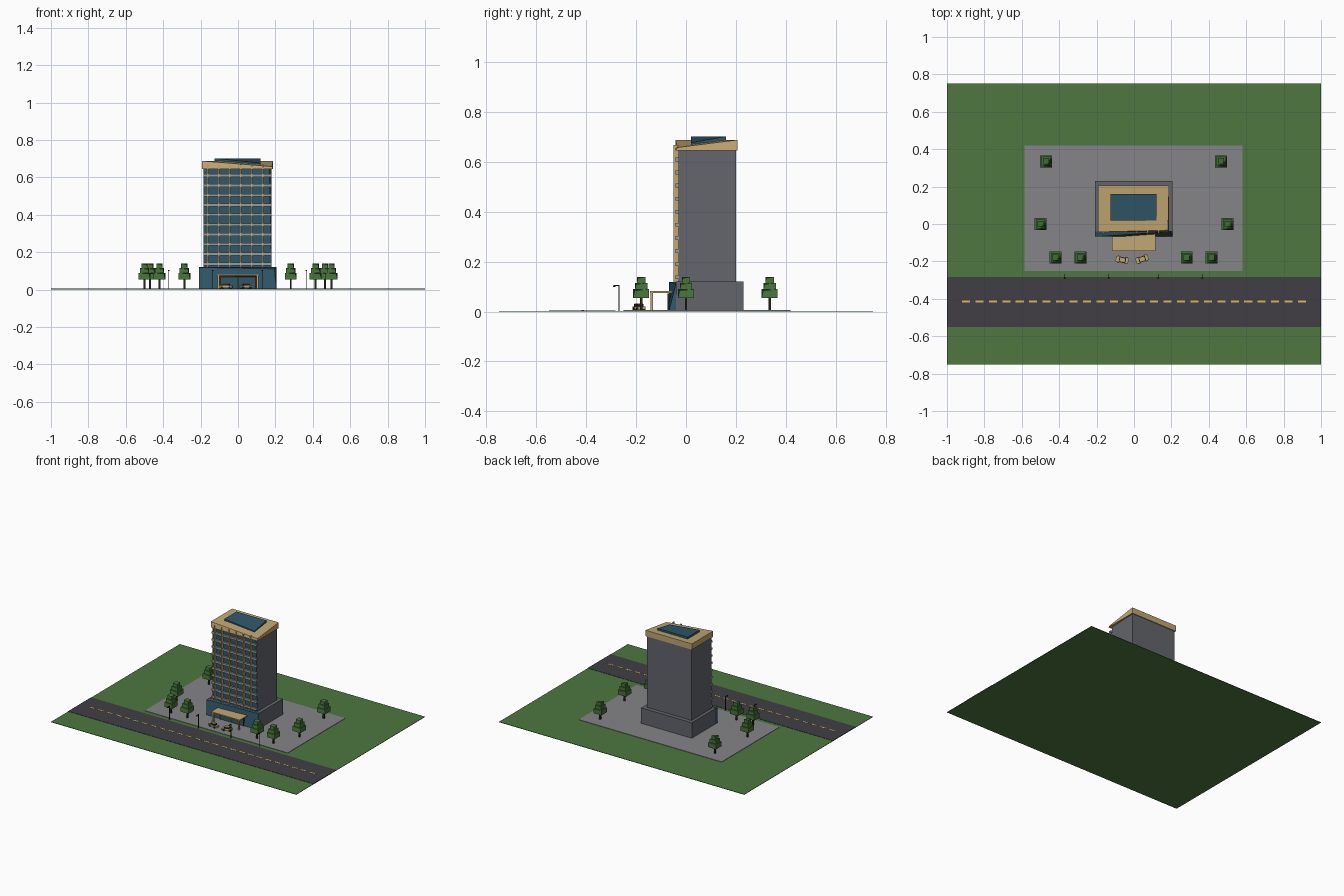
import bpy, bmesh, math
from mathutils import Vector, Matrix

if "Cube" in bpy.data.objects:
    bpy.data.objects.remove(bpy.data.objects["Cube"])


def mat(name, r, g, b):
    m = bpy.data.materials.new(name)
    m.diffuse_color = (r, g, b, 1)
    m.use_nodes = True
    m.node_tree.nodes["Principled BSDF"].inputs["Base Color"].default_value = m.diffuse_color
    return m


GRASS = mat("grass green", .075, .185, .05)
PAVING = mat("paving grey", .235, .235, .25)
ROAD = mat("asphalt", .052, .049, .06)
YELLOW = mat("line yellow", .70, .50, .09)
TAN = mat("warm tan", .54, .39, .17)
WALL = mat("wall grey", .125, .13, .15)
GLASS = mat("blue glass", .03, .095, .14)
SLAB = mat("slab grey", .33, .33, .34)
LEAF = mat("leaf green", .06, .17, .04)
DARK = mat("dark brown", .02, .016, .012)


def build(name, boxes, mats):
    """boxes: (x0, x1, y0, y1, z0, z1, material slot, optional shift of front right top corner)"""
    bm = bmesh.new()
    for b in boxes:
        x0, x1, y0, y1, z0, z1, slot = b[:7]
        pull = Vector(b[7]) if len(b) > 7 else Vector()
        r = bmesh.ops.create_cube(bm, size=1)
        for v in r["verts"]:
            corner = v.co.x > 0 and v.co.y < 0 and v.co.z > 0
            v.co = Vector((x1 if v.co.x > 0 else x0,
                           y1 if v.co.y > 0 else y0,
                           z1 if v.co.z > 0 else z0))
            if corner:
                v.co += pull
        for f in {f for v in r["verts"] for f in v.link_faces}:
            f.material_index = slot
    me = bpy.data.meshes.new(name)
    bm.to_mesh(me)
    bm.free()
    for m in mats:
        me.materials.append(m)
    ob = bpy.data.objects.new(name, me)
    bpy.context.collection.objects.link(ob)
    return ob


def front_slot(ob, slot):
    """Give the faces turned to the front another material."""
    for p in ob.data.polygons:
        if p.normal.y < -.8:
            p.material_index = slot


# site
build("lawn", [(-1, 1, -.75, .75, 0, .003, 0)], [GRASS])
build("plaza", [(-.585, .58, -.25, .42, .001, .006, 0)], [PAVING])
build("road", [(-1, 1, -.55, -.283, .001, .005, 0)], [ROAD])
N = 26
step = 1.84 / (N - .4)
build("lane_dashes", [(-.92 + i * step, -.92 + (i + .6) * step, -.42, -.41, .004, .006, 0)
                      for i in range(N)], [YELLOW])

# podium with a glazed front
build("podium", [(-.208, .205, -.04, .23, .004, .12, 0)], [WALL])
build("podium_glazing", [(-.208, .205, -.068, -.04, .004, .119, 0, (-.01, .027, -.008))], [GLASS])
build("entrance_door", [(-.095, .095, -.072, -.06, .004, .07, 0),
                        (-.098, .098, -.074, -.06, .066, .072, 1),
                        (-.098, -.092, -.074, -.06, .004, .07, 1),
                        (.092, .098, -.074, -.06, .004, .07, 1),
                        (-.003, .003, -.074, -.06, .004, .07, 1)], [GLASS, DARK])

# tower
tower = build("tower", [(-.185, .18, -.03, .2, .118, .65, 0, (-.012, 0, 0))], [WALL, GLASS])
front_slot(tower, 1)
build("floor_slabs", [(-.185, .18, -.043, -.028, .13 + i * .0525, .145 + i * .0525, 0)
                      for i in range(10)], [SLAB])
build("facade_fins", [(-.165 + i * .0585, -.157 + i * .0585, -.05, -.03, .118, .668, 0)
                      for i in range(6)], [TAN])

# roof
build("roof_cap", [(-.192, .187, -.043, .206, .645, .688, 0, (-.005, .01, -.03))], [TAN])
build("roof_penthouse", [(-.125, .12, .02, .16, .65, .702, 0, (0, 0, -.025))], [GLASS])

# entrance canopy
build("canopy", [(-.118, .115, -.145, -.04, .075, .083, 0)]
      + [(s * .105 - .005, s * .105 + .005, -.143, -.133, .004, .076, 0) for s in (-1, 1)], [TAN])

# parked cars
for i, (x, y, a) in enumerate([(-.063, -.192, -12), (.043, -.188, 18)]):
    car = build("car_%d" % (i + 1),
                [(-.034, .034, -.015, .015, .009, .021, 0),
                 (-.017, .019, -.013, .013, .021, .031, 1),
                 (-.013, .015, -.011, .011, .031, .033, 0)]
                + [(sx * .021 - .006, sx * .021 + .006, sy * .015 - .003, sy * .015 + .003,
                    .005, .017, 1) for sx in (-1, 1) for sy in (-1, 1)], [TAN, DARK])
    car.matrix_world = Matrix.Translation((x, y, 0)) @ Matrix.Rotation(math.radians(a), 4, 'Z')

# trees with stacked square crowns
spots = [(-.47, .335), (.465, .335), (-.5, 0), (.5, 0),
         (-.42, -.18), (-.287, -.18), (.282, -.18), (.415, -.18)]
for i, (x, y) in enumerate(spots):
    tree = build("tree_%d" % (i + 1),
                 [(-.005, .005, -.005, .005, .004, .06, 1)]
                 + [(-w, w, -w, w, z0, z1, 0, (-w * .2, w * .2, -.006))
                    for w, z0, z1 in ((.032, .055, .09), (.025, .088, .115), (.017, .113, .139))],
                 [LEAF, DARK])
    tree.location = (x, y, 0)

# street lamps
for i, x in enumerate((-.37, -.135, .13, .365)):
    lamp = build("street_lamp_%d" % (i + 1),
                 [(-.002, .002, -.27, -.266, .003, .106, 0),
                  (-.002, .002, -.288, -.266, .102, .106, 0),
                  (-.004, .004, -.293, -.283, .099, .104, 0)], [DARK])
    lamp.location.x = x
